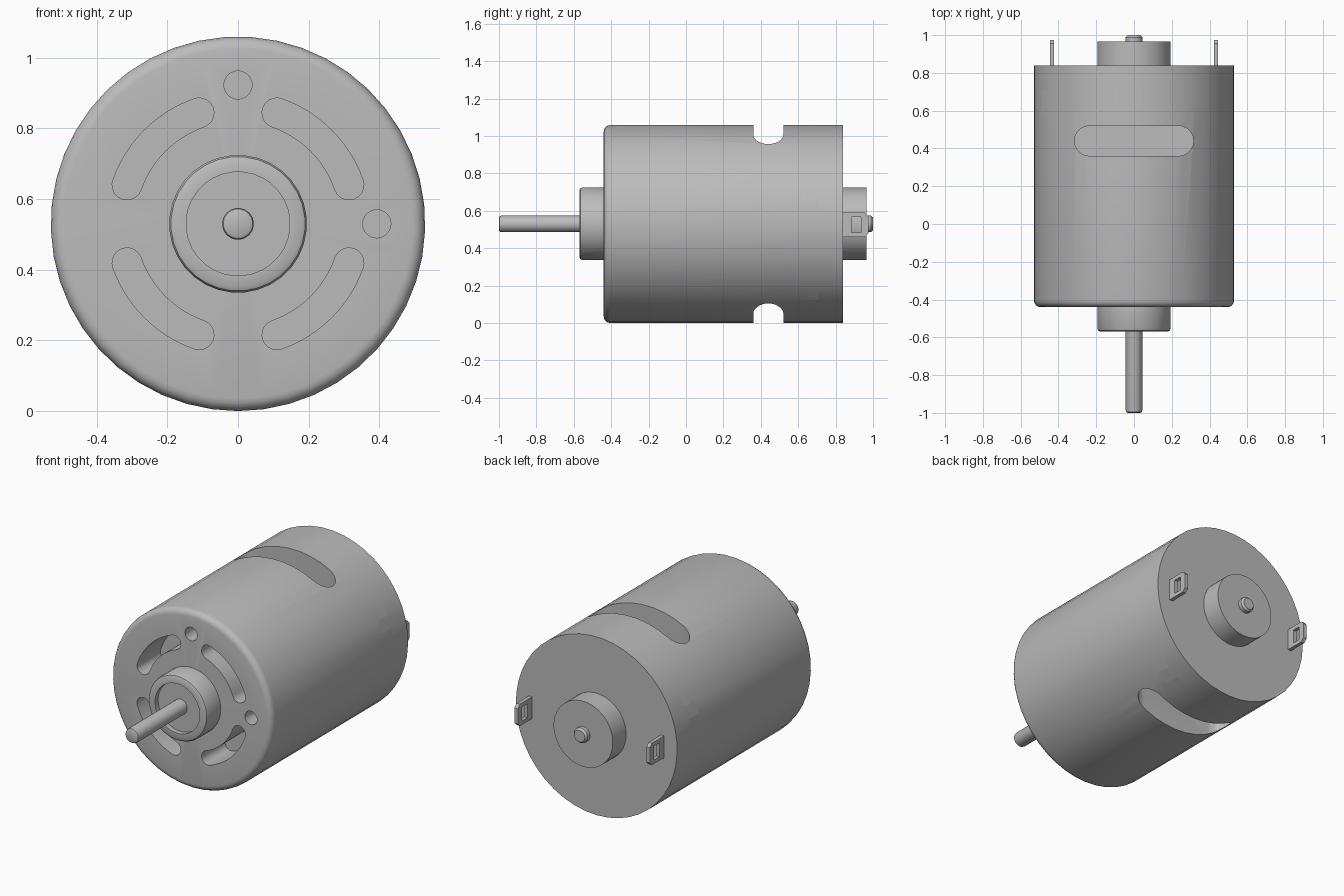
import bpy, bmesh, math
from mathutils import Matrix, Vector

cube = bpy.data.objects.get("Cube")
if cube:
    bpy.data.objects.remove(cube, do_unlink=True)

AXIS_Z = 0.53      # height of the motor axis
BODY_R = 0.53
SEGS = 45

steel = bpy.data.materials.new("grey_steel")
steel.use_nodes = True
steel.diffuse_color = (0.5, 0.5, 0.5, 1)
steel.node_tree.nodes["Principled BSDF"].inputs["Base Color"].default_value = (0.5, 0.5, 0.5, 1)


def finish(name, bm):
    """Turn a bmesh into an object centred on the motor axis."""
    bmesh.ops.recalc_face_normals(bm, faces=bm.faces)
    mesh = bpy.data.meshes.new(name)
    bm.to_mesh(mesh)
    bm.free()
    mesh.materials.append(steel)
    obj = bpy.data.objects.new(name, mesh)
    obj.location.z = AXIS_Z
    bpy.context.collection.objects.link(obj)
    return obj


def select(obj):
    bpy.ops.object.select_all(action="DESELECT")
    obj.select_set(True)
    bpy.context.view_layer.objects.active = obj


def smooth(obj):
    select(obj)
    bpy.ops.object.shade_smooth_by_angle(angle=math.radians(32))


def lathe(profile, segs):
    """Spin (radius, y) points about the y axis."""
    bm = bmesh.new()
    a = math.pi / 2 + math.pi / segs
    ring = [bm.verts.new((r * math.cos(a), y, r * math.sin(a))) for r, y in profile]
    edges = [bm.edges.new(pair) for pair in zip(ring, ring[1:])]
    bmesh.ops.spin(bm, geom=ring + edges, cent=(0, 0, 0), axis=(0, 1, 0),
                   angle=2 * math.pi, steps=segs)
    bmesh.ops.remove_doubles(bm, verts=bm.verts, dist=0.0002)
    bmesh.ops.recalc_face_normals(bm, faces=bm.faces)
    return bm


def prism(bm, outline, place, lo, hi):
    """Closed prism; place(u, v, w) maps the outline and depth into space."""
    low = [bm.verts.new(place(u, v, lo)) for u, v in outline]
    high = [bm.verts.new(place(u, v, hi)) for u, v in outline]
    bm.faces.new(low)
    bm.faces.new(high[::-1])
    for i in range(len(low)):
        j = (i + 1) % len(low)
        bm.faces.new((low[i], high[i], high[j], low[j]))


def slot(path, r, steps=10):
    """Round-ended outline around a path."""
    pts = [Vector(p) for p in path]
    out = []
    for line in (pts, pts[::-1]):
        for i, p in enumerate(line):
            t = (line[min(i + 1, len(line) - 1)] - line[max(i - 1, 0)]).normalized()
            side = Vector((t.y, -t.x))
            out.append(p + side * r)
        for k in range(1, steps):
            a = math.pi * k / steps
            out.append(p + (side * math.cos(a) + t * math.sin(a)) * r)
    return out


def cut(obj, bm):
    cutter = finish("cutter", bm)
    cutter.hide_render = True
    mod = obj.modifiers.new("cut", "BOOLEAN")
    mod.operation, mod.solver, mod.object = "DIFFERENCE", "EXACT", cutter
    select(obj)
    bpy.ops.object.modifier_apply(modifier=mod.name)
    bpy.data.objects.remove(cutter, do_unlink=True)


def along_y(u, v, w):
    return (u, w, v)


def along_z(u, v, w):
    return (u, v, w)


def along_x(u, v, w):
    return (w, u, v)


# Can with a rounded front rim
rim = 0.035
profile = [(0, -0.44)]
for k in range(5):
    a = math.pi / 2 * k / 4
    profile.append((BODY_R - rim + rim * math.sin(a), -0.44 + rim - rim * math.cos(a)))
profile += [(BODY_R, 0.62), (BODY_R, 0.71), (BODY_R, 0.84), (0, 0.84)]
bm = lathe(profile, SEGS)

# Rear cap with five locking tabs, set slightly below the can surface
cap_faces = []
for f in bm.faces:
    c = f.calc_center_median()
    turn = (math.degrees(math.atan2(c.z, c.x)) - 90 + 36) % 72 - 36
    if c.y > 0.71 or (c.y > 0.63 and abs(turn) < 2):
        cap_faces.append(f)
new = bmesh.ops.extrude_face_region(bm, geom=cap_faces)["geom"]
moved = [v for v in new if isinstance(v, bmesh.types.BMVert)]
bmesh.ops.scale(bm, vec=(0.991, 1, 0.991), verts=moved)
body = finish("motor_can", bm)

# Front vents and screw holes, top and bottom windows
bm = bmesh.new()
for quarter in range(4):
    path = []
    for k in range(13):
        a = math.radians(90 * quarter + 19.3 + 51.4 * k / 12)
        path.append((0.333 * math.cos(a), 0.333 * math.sin(a)))
    prism(bm, slot(path, 0.042), along_y, -0.6, -0.22)
for x, z in ((0, 0.393), (0.393, 0)):
    hole = [(x + 0.04 * math.cos(math.tau * k / 20), z + 0.04 * math.sin(math.tau * k / 20))
            for k in range(20)]
    prism(bm, hole, along_y, -0.6, -0.22)
for side in (1, -1):
    prism(bm, slot([(-0.235, 0.44), (0.235, 0.44)], 0.08), along_z, 0.25 * side, 0.7 * side)
cut(body, bm)
smooth(body)

# Bearing housings and shaft
turned_parts = {
    "front_bearing_housing": ([(0, -0.54), (0.147, -0.54), (0.147, -0.57), (0.18, -0.57),
                               (0.19, -0.565), (0.195, -0.555), (0.195, -0.43), (0, -0.43)], 32),
    "rear_bearing_housing": ([(0, 0.83), (0.195, 0.83), (0.195, 0.965), (0, 0.965)], 32),
    "shaft": ([(0, -1), (0.034, -1), (0.042, -0.996), (0.045, -0.986),
               (0.045, 0.988), (0.035, 1), (0, 1)], 20),
}
for name, (points, segs) in turned_parts.items():
    smooth(finish(name, lathe(points, segs)))

# Terminal tabs with a slotted eye
blade = [(0.8, -0.07), (0.955, -0.07), (0.975, -0.05), (0.975, 0.04), (0.955, 0.06), (0.8, 0.06)]
eye = [(0.885, -0.047), (0.935, -0.047), (0.935, 0.036), (0.885, 0.036)]
for name, x in (("left_terminal", 0.434), ("right_terminal", -0.434)):
    bm = bmesh.new()
    prism(bm, blade, along_x, x - 0.011, x + 0.011)
    terminal = finish(name, bm)
    bm = bmesh.new()
    prism(bm, eye, along_x, x - 0.05, x + 0.05)
    cut(terminal, bm)
